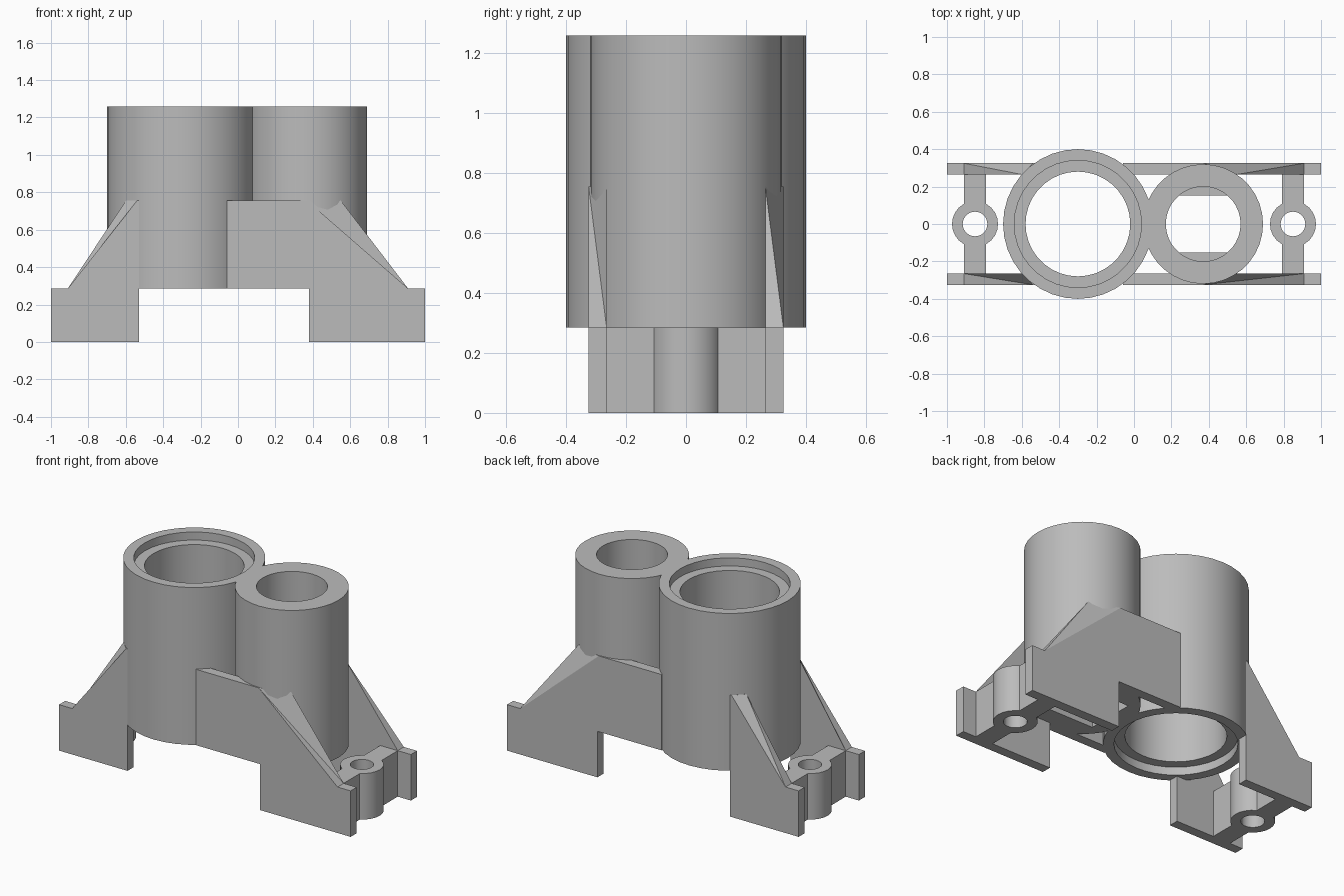
import bpy, bmesh, math
from mathutils import Matrix

if "Cube" in bpy.data.objects:
    bpy.data.objects.remove(bpy.data.objects["Cube"], do_unlink=True)

TOP, BASE, RIB = 1.26, 0.285, 0.755   # main heights
OUT, INN = 0.325, 0.265               # wall faces, as distance from the centre line
BIG_X, SMALL_X = -0.30, 0.37          # cylinder axes

grey = bpy.data.materials.new("plain_grey")
grey.use_nodes = True
grey.diffuse_color = (0.5, 0.5, 0.5, 1)
grey.node_tree.nodes["Principled BSDF"].inputs["Base Color"].default_value = (0.5, 0.5, 0.5, 1)


def finish(name, bm):
    bmesh.ops.recalc_face_normals(bm, faces=bm.faces)
    mesh = bpy.data.meshes.new(name)
    bm.to_mesh(mesh)
    bm.free()
    mesh.materials.append(grey)
    ob = bpy.data.objects.new(name, mesh)
    bpy.context.collection.objects.link(ob)
    return ob


def cylinder(name, x, r, z0, z1, sides=36):
    bm = bmesh.new()
    bmesh.ops.create_cone(bm, cap_ends=True, segments=sides, radius1=r, radius2=r,
                          depth=z1 - z0, matrix=Matrix.Translation((x, 0, (z0 + z1) / 2)))
    return finish(name, bm)


def box(name, x0, x1, half_y, z0, z1):
    bm = bmesh.new()
    place = Matrix.Translation(((x0 + x1) / 2, 0, (z0 + z1) / 2))
    bmesh.ops.create_cube(bm, size=1, matrix=place @ Matrix.Diagonal((x1 - x0, 2 * half_y, z1 - z0, 1)))
    return finish(name, bm)


def combine(ob, tool, operation):
    mod = ob.modifiers.new("combine", "BOOLEAN")
    mod.operation, mod.solver, mod.object = operation, "EXACT", tool
    bpy.context.view_layer.objects.active = ob
    bpy.ops.object.modifier_apply(modifier=mod.name)
    bpy.data.objects.remove(tool, do_unlink=True)


def smooth(ob):
    bpy.ops.object.select_all(action="DESELECT")
    ob.select_set(True)
    bpy.context.view_layer.objects.active = ob
    bpy.ops.object.shade_smooth_by_angle(angle=math.radians(30))


def wall(name, outline, side, top_out, top_in):
    """Upright wall; None in the outline marks the top of its twisted slope."""
    bm = bmesh.new()
    rings = []
    for y, top in ((OUT, top_out), (INN, top_in)):
        pts = [p or (top, RIB) for p in outline]
        rings.append([bm.verts.new((x, side * y, z)) for x, z in pts])
    outer, inner = rings
    bm.faces.new(outer)
    bm.faces.new(inner[::-1])
    n, slope = len(outline), outline.index(None)
    for i in range(n):
        j = (i + 1) % n
        if j == slope:
            # twisted slope, split along one diagonal
            if side < 0:
                bm.faces.new((outer[i], inner[i], outer[j]))
                bm.faces.new((inner[i], inner[j], outer[j]))
            else:
                bm.faces.new((outer[i], inner[i], inner[j]))
                bm.faces.new((outer[i], inner[j], outer[j]))
        else:
            bm.faces.new((outer[i], inner[i], inner[j], outer[j]))
    return finish(name, bm)


# Twin cylinder body with stepped large bore and slotted small bore
body = cylinder("twin_cylinder_body", BIG_X, 0.40, BASE, TOP)
combine(body, cylinder("small_cylinder", SMALL_X, 0.32, BASE, TOP), "UNION")
cutters = [
    cylinder("large_bore", BIG_X, 0.28, 0, 2),
    cylinder("top_counterbore", BIG_X, 0.34, TOP - 0.05, 2),
    cylinder("bottom_counterbore", BIG_X, 0.34, 0, BASE + 0.05),
    cylinder("small_bore", SMALL_X, 0.20, BASE + 0.06, 2),
    box("bottom_slot", SMALL_X - 0.2, SMALL_X + 0.2, 0.153, 0, BASE + 0.1),
]
for cutter in cutters:
    combine(body, cutter, "DIFFERENCE")
smooth(body)

# Side walls with sloped ribs and feet, front and back
long_wall = [(-0.06, BASE), (0.38, BASE), (0.38, 0), (1, 0), (1, BASE), (0.91, BASE),
             None, (-0.06, RIB)]
short_wall = [(-0.53, RIB), (-0.53, 0), (-1, 0), (-1, BASE), (-0.91, BASE), None]
for label, side in (("front", -1), ("back", 1)):
    wall(label + "_long_wall", long_wall, side, SMALL_X, 0.55)
    wall(label + "_short_rib", short_wall, side, -0.54, -0.60)

# Cross bars with screw bosses at both ends
for label, s in (("left", 1), ("right", -1)):
    x0, x1 = sorted((s * 0.79, s * 0.91))
    bar = box(label + "_screw_mount", x0, x1, INN + 0.01, 0, BASE)
    combine(bar, cylinder("boss", s * 0.85, 0.123, 0, BASE, 24), "UNION")
    combine(bar, cylinder("screw_hole", s * 0.85, 0.066, -1, 1, 24), "DIFFERENCE")
    smooth(bar)
